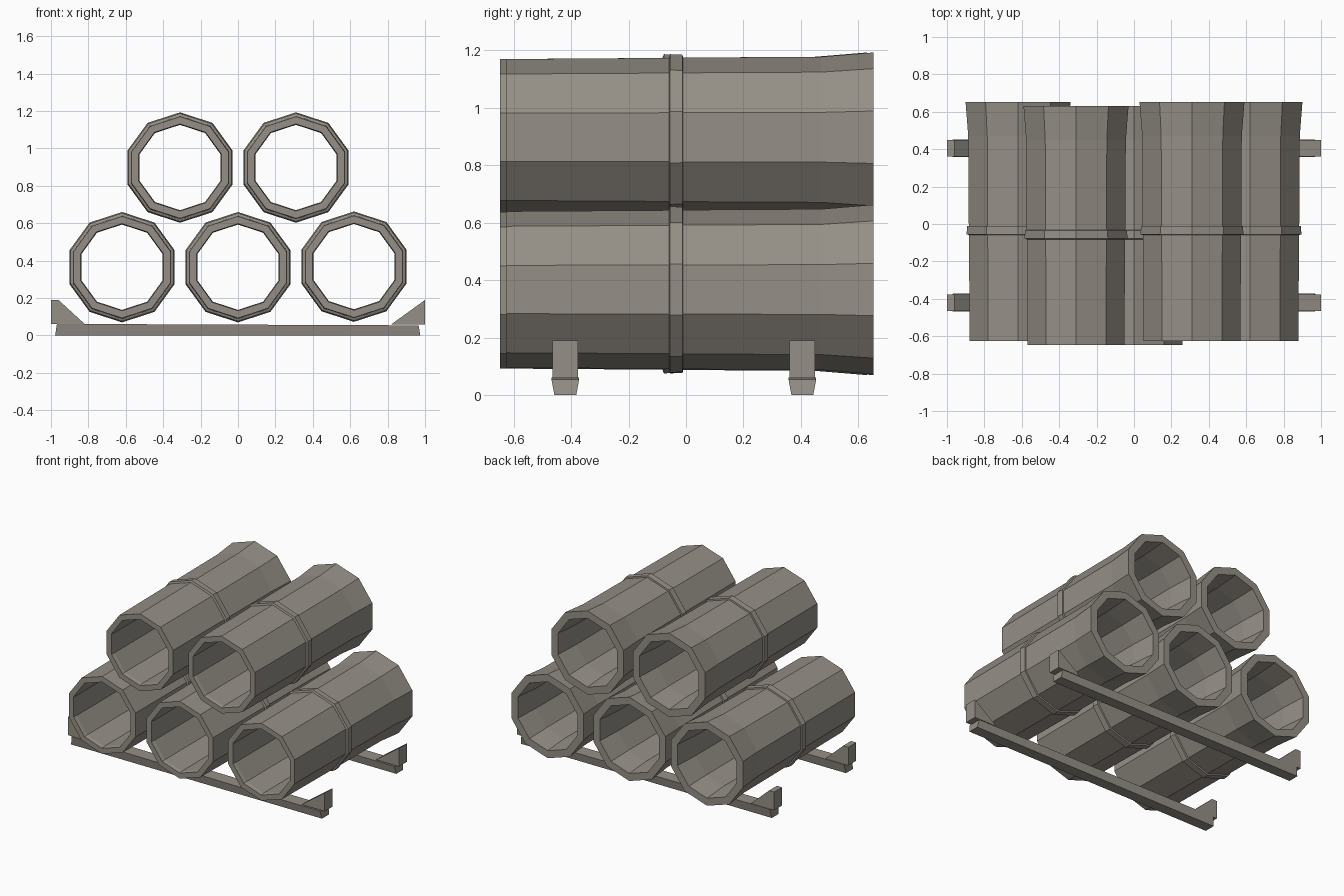
import bpy
import math

cube = bpy.data.objects.get("Cube")
if cube:
    bpy.data.objects.remove(cube, do_unlink=True)

concrete = bpy.data.materials.new("grey_concrete")
concrete.use_nodes = True
colour = (0.30, 0.275, 0.24, 1)
concrete.diffuse_color = colour
concrete.node_tree.nodes["Principled BSDF"].inputs["Base Color"].default_value = colour

SIDES = 10


def add_object(name, verts, faces):
    mesh = bpy.data.meshes.new(name)
    mesh.from_pydata(verts, [], faces)
    mesh.materials.append(concrete)
    obj = bpy.data.objects.new(name, mesh)
    bpy.context.collection.objects.link(obj)
    return obj


def pipe(name, cx, cz, shift):
    # Closed wall profile (radius, y): outer skin with a joint collar and flared end, then the bore
    profile = [(0.272, -0.625), (0.276, -0.06), (0.289, -0.055), (0.287, -0.012),
               (0.277, -0.01), (0.28, 0.47), (0.295, 0.652),
               (0.242, 0.652), (0.228, 0.47), (0.228, -0.6), (0.233, -0.625)]
    n = len(profile)
    verts, faces = [], []
    for i in range(SIDES):
        a = math.tau * i / SIDES
        verts += [(cx + r * math.sin(a), y + shift, cz + r * math.cos(a)) for r, y in profile]
        here, there = i * n, (i + 1) % SIDES * n
        for j in range(n):
            k = (j + 1) % n
            faces.append((here + j, here + k, there + k, there + j))
    return add_object(name, verts, faces)


def prism(name, outline, y_low, y_high, taper=0.0):
    # Extrude an x-z outline along y; points on the ground are drawn in by taper
    n = len(outline)
    verts = [(x, y_low + (taper if z == 0 else 0), z) for x, z in outline]
    verts += [(x, y_high - (taper if z == 0 else 0), z) for x, z in outline]
    faces = [tuple(range(n)), tuple(reversed(range(n, 2 * n)))]
    faces += [(i, i + n, (i + 1) % n + n, (i + 1) % n) for i in range(n)]
    return add_object(name, verts, faces)


# Pipe stack: three below, two nested above
pipe("lower_right_pipe", -0.62, 0.365, 0)
pipe("lower_middle_pipe", 0, 0.365, -0.022)
pipe("lower_left_pipe", 0.62, 0.368, 0)
pipe("upper_right_pipe", -0.31, 0.898, -0.022)
pipe("upper_left_pipe", 0.31, 0.898, 0)

# Ground rails with a chock wedge at each end
for label, y in (("front", -0.42), ("back", 0.405)):
    prism(label + "_rail", [(-0.978, 0), (0.975, 0), (0.966, 0.054), (-0.968, 0.062)],
          y - 0.048, y + 0.048, 0.01)
    prism(label + "_right_chock", [(-1, 0.062), (-0.82, 0.062), (-0.96, 0.19), (-1, 0.19)],
          y - 0.044, y + 0.044)
    prism(label + "_left_chock", [(0.82, 0.06), (1, 0.06), (1, 0.19)],
          y - 0.044, y + 0.044)

# Consistent outward faces
for obj in bpy.context.collection.objects:
    if obj.type == 'MESH' and obj.data.materials and obj.data.materials[0] == concrete:
        import bmesh
        bm = bmesh.new()
        bm.from_mesh(obj.data)
        bmesh.ops.recalc_face_normals(bm, faces=bm.faces[:])
        bm.to_mesh(obj.data)
        bm.free()
